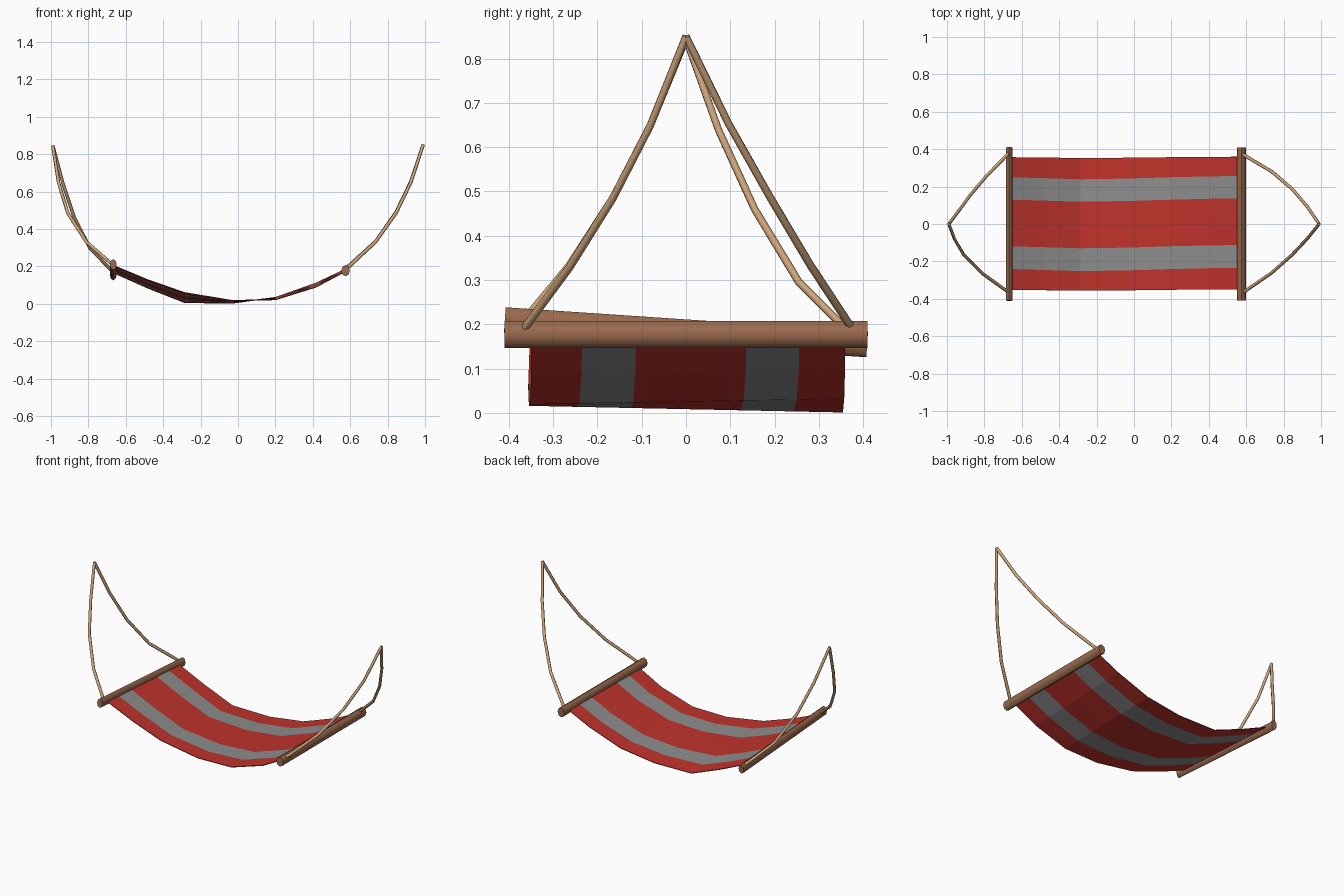
import bpy, bmesh, math
from mathutils import Vector

if "Cube" in bpy.data.objects:
    bpy.data.objects.remove(bpy.data.objects["Cube"])


def material(name, rgb):
    m = bpy.data.materials.new(name)
    m.diffuse_color = (*rgb, 1)
    m.use_nodes = True
    m.node_tree.nodes["Principled BSDF"].inputs["Base Color"].default_value = m.diffuse_color
    return m


RED = material("red cloth", (0.53, 0.033, 0.025))
GREY = material("grey cloth", (0.27, 0.27, 0.27))
WOOD = material("brown wood", (0.32, 0.145, 0.075))
ROPE = material("tan rope", (0.62, 0.38, 0.20))


def bar(name, center, rx, rz, slope):
    """Wooden spreader bar along y, tilted by slope."""
    bpy.ops.mesh.primitive_cylinder_add(vertices=8, radius=1, depth=0.82)
    o = bpy.context.object
    o.name = name
    for v in o.data.vertices:
        x, y, z = v.co
        v.co = (x * rx, -z, y * rz)
    o.rotation_euler = (math.atan(slope), 0, 0)
    o.location = center
    o.data.materials.append(WOOD)
    bpy.ops.object.shade_smooth_by_angle(angle=math.radians(50))


bar("left_spreader_bar", (-0.667, 0, 0.182), 0.018, 0.029, -0.067)
bar("right_spreader_bar", (0.575, 0, 0.177), 0.023, 0.03, 0.0)


def rope(name, pts, r=0.009, sides=6):
    """Tube swept along a polyline."""
    pts = [Vector(p) for p in pts]
    bm = bmesh.new()
    rings = []
    for i, p in enumerate(pts):
        t = (pts[min(i + 1, len(pts) - 1)] - pts[max(i - 1, 0)]).normalized()
        u = t.cross(Vector((0, 1, 0))).normalized()
        w = t.cross(u)
        rings.append([bm.verts.new(p + r * (u * math.cos(a) + w * math.sin(a)))
                      for a in (2 * math.pi * k / sides for k in range(sides))])
    for a, b in zip(rings, rings[1:]):
        for k in range(sides):
            n = (k + 1) % sides
            bm.faces.new((a[k], a[n], b[n], b[k]))
    bm.faces.new(rings[0])
    bm.faces.new(rings[-1])
    bmesh.ops.recalc_face_normals(bm, faces=bm.faces)
    me = bpy.data.meshes.new(name)
    bm.to_mesh(me)
    bm.free()
    me.materials.append(ROPE)
    o = bpy.data.objects.new(name, me)
    bpy.context.collection.objects.link(o)
    bpy.context.view_layer.objects.active = o
    bpy.ops.object.select_all(action='DESELECT')
    o.select_set(True)
    bpy.ops.object.shade_smooth_by_angle(angle=math.radians(65))


# ropes from each apex to the bar ends
rope("left_front_rope", [(-0.99, 0, 0.845), (-0.96, -0.08, 0.65), (-0.91, -0.165, 0.485),
                         (-0.81, -0.265, 0.33), (-0.668, -0.367, 0.207)])
rope("left_back_rope", [(-0.99, 0, 0.845), (-0.935, 0.073, 0.64), (-0.875, 0.155, 0.46),
                        (-0.79, 0.255, 0.295), (-0.668, 0.38, 0.17)])
rope("right_front_rope", [(0.99, 0, 0.85), (0.925, -0.08, 0.65), (0.845, -0.165, 0.485),
                          (0.735, -0.262, 0.33), (0.582, -0.367, 0.188)])
rope("right_back_rope", [(0.99, 0, 0.85), (0.925, 0.095, 0.655), (0.845, 0.188, 0.49),
                         (0.737, 0.28, 0.335), (0.582, 0.372, 0.195)])

# cloth: stations across the length (x, front z, back z, stripe shift in y)
STATIONS = [(-0.66, 0.205, 0.165, 0.003), (-0.48, 0.13, 0.085, -0.002),
            (-0.285, 0.062, 0.008, -0.008), (-0.03, 0.02, 0.005, -0.004),
            (0.2, 0.023, 0.036, 0.003), (0.415, 0.09, 0.112, 0.008),
            (0.57, 0.172, 0.185, 0.009)]
COLUMNS = [-0.353, -0.244, -0.122, 0.0, 0.127, 0.247, 0.356]
bm = bmesh.new()
grid = []
for x, zf, zb, dy in STATIONS:
    row = []
    for j, y in enumerate(COLUMNS):
        f = (y + 0.355) / 0.71
        shift = dy if 0 < j < 6 else dy * 0.4
        row.append(bm.verts.new((x, y + shift, max(zf + (zb - zf) * f, 0.004))))
    grid.append(row)
for a, b in zip(grid, grid[1:]):
    for j in range(6):
        face = bm.faces.new((a[j], b[j], b[j + 1], a[j + 1]))
        face.material_index = 1 if j in (1, 4) else 0
me = bpy.data.meshes.new("striped_cloth")
bm.to_mesh(me)
bm.free()
me.materials.append(RED)
me.materials.append(GREY)
cloth = bpy.data.objects.new("striped_cloth", me)
bpy.context.collection.objects.link(cloth)
thick = cloth.modifiers.new("thickness", 'SOLIDIFY')
thick.thickness = 0.004
thick.offset = -1
